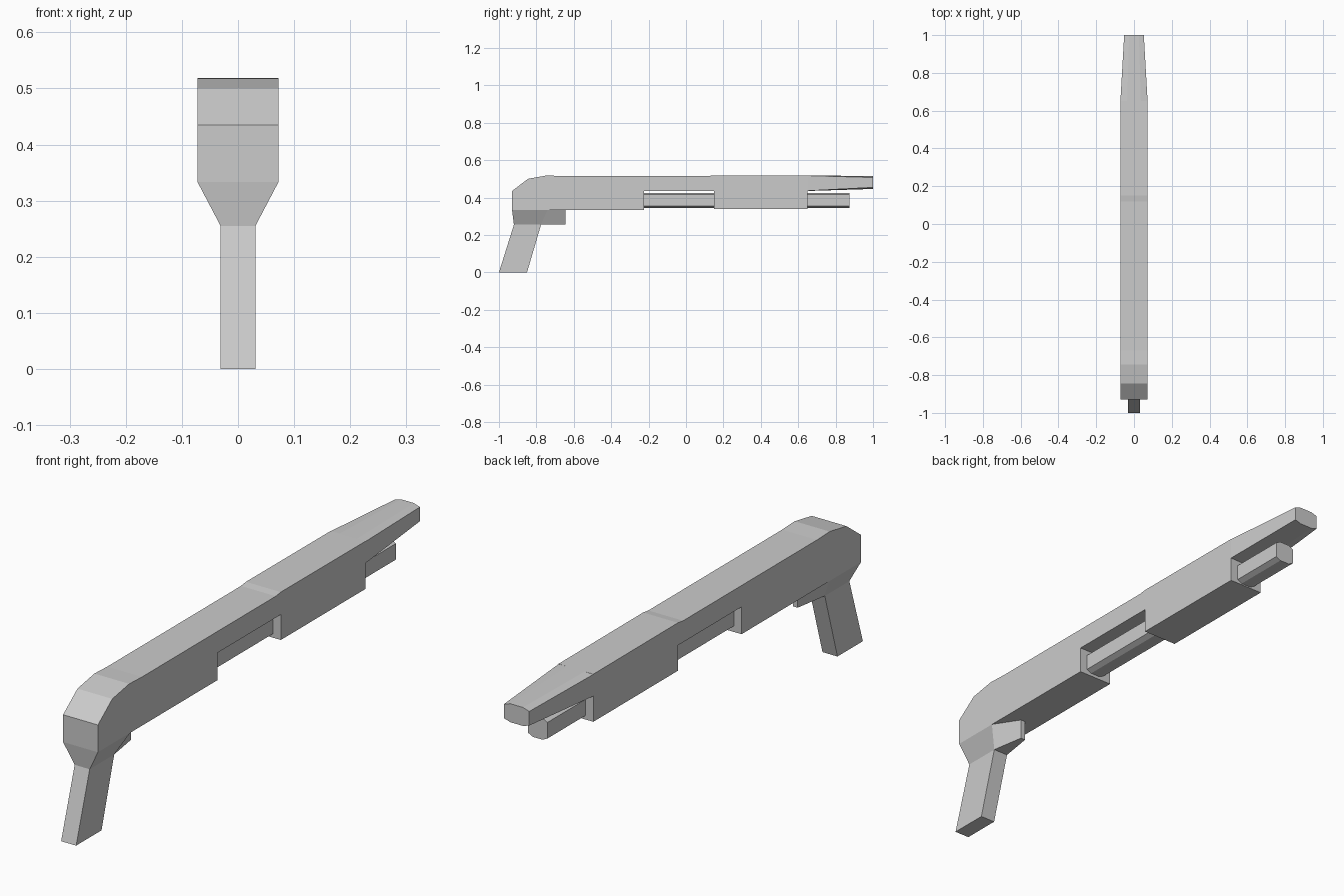
import bpy
import bmesh

if "Cube" in bpy.data.objects:
    bpy.data.objects.remove(bpy.data.objects["Cube"])

HALF = 0.072  # half width of the main body


def loft(name, rings):
    """Skin a list of equal-length vertex rings and cap both ends."""
    bm = bmesh.new()
    rows = [[bm.verts.new(p) for p in ring] for ring in rings]
    n = len(rows[0])
    for a, b in zip(rows, rows[1:]):
        for i in range(n):
            j = (i + 1) % n
            bm.faces.new((a[i], a[j], b[j], b[i]))
    bm.faces.new(rows[0])
    bm.faces.new(rows[-1])
    bmesh.ops.recalc_face_normals(bm, faces=bm.faces)
    mesh = bpy.data.meshes.new(name)
    bm.to_mesh(mesh)
    bm.free()
    obj = bpy.data.objects.new(name, mesh)
    bpy.context.collection.objects.link(obj)
    return obj


def rect(y0, y1, w, z):
    """Horizontal rectangle at height z."""
    return [(-w, y0, z), (w, y0, z), (w, y1, z), (-w, y1, z)]


def octagon(y, w, flat, z0, z1, chamfer):
    """Chamfered cross-section in the plane y."""
    half = [(w, z0 + chamfer), (w, z1 - chamfer), (flat, z1)]
    right = [(flat, z0)] + half
    left = [(-x, z) for x, z in reversed(right)]
    return [(x, y, z) for x, z in right + left]


# Main body: side profile with the notch under the barrel
profile = [(-0.93, 0.333), (-0.225, 0.333), (-0.225, 0.435), (0.15, 0.435),
           (0.15, 0.34), (0.65, 0.34), (0.65, 0.518), (0.15, 0.519),
           (0.12, 0.515), (-0.67, 0.515), (-0.745, 0.518), (-0.845, 0.50),
           (-0.93, 0.435)]
loft("body", [[(x, y, z) for y, z in profile] for x in (-HALF, HALF)])

# Tapered muzzle, growing chamfers towards the tip
loft("muzzle", [octagon(0.65, HALF, 0.036, 0.435, 0.518, 0.001),
                octagon(1.0, 0.052, 0.026, 0.446, 0.515, 0.008)])

# Lower tube running through the fore-end
loft("lower_tube", [octagon(y, 0.04, 0.02, 0.345, 0.425, 0.01)
                    for y in (-0.24, 0.875)])

# Grip with its flared neck
loft("grip", [rect(-1.0, -0.85, 0.031, 0.0),
              rect(-0.92, -0.775, 0.031, 0.255),
              rect(-0.93, -0.74, HALF, 0.333)])

# Trigger wedge, narrowing forward from the neck
loft("trigger", [
    [(-0.031, -0.775, 0.255), (0.031, -0.775, 0.255),
     (HALF, -0.74, 0.333), (-HALF, -0.74, 0.333)],
    [(-0.01, -0.645, 0.255), (0.01, -0.645, 0.255),
     (0.01, -0.645, 0.333), (-0.01, -0.645, 0.333)]])
